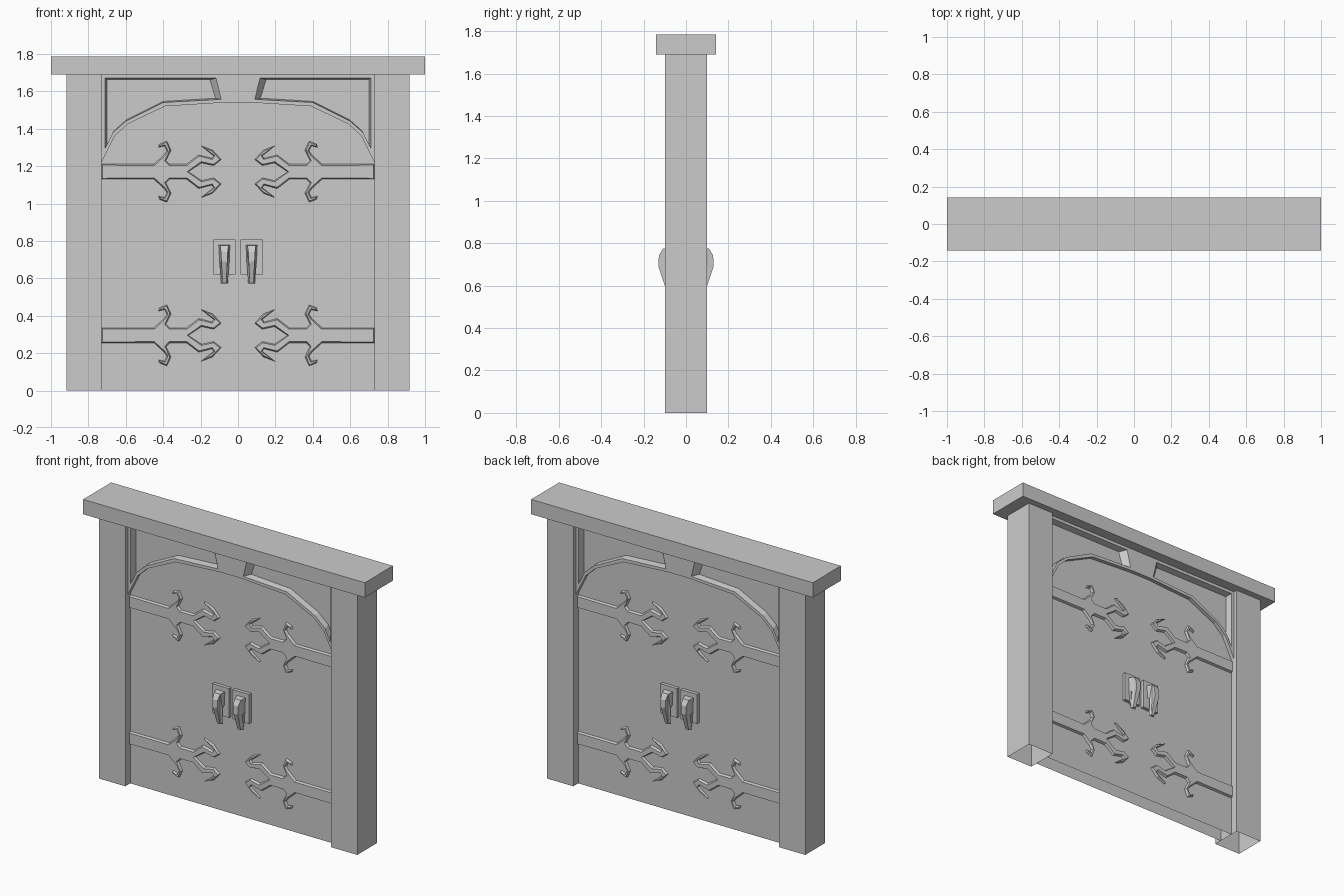
import bpy, bmesh

if "Cube" in bpy.data.objects:
    bpy.data.objects.remove(bpy.data.objects["Cube"])


def finish(name, bm, mirror=(False, False)):
    """Turn a bmesh into an object, mirrored in x and/or y about the origin."""
    bmesh.ops.recalc_face_normals(bm, faces=bm.faces) if not name.startswith("open_") else None
    me = bpy.data.meshes.new(name)
    bm.to_mesh(me)
    bm.free()
    ob = bpy.data.objects.new(name.replace("open_", ""), me)
    bpy.context.collection.objects.link(ob)
    if any(mirror):
        m = ob.modifiers.new("Mirror", 'MIRROR')
        m.use_axis = (mirror[0], mirror[1], False)
        m.use_mirror_merge = False
    return ob


def loop(bm, pts, y):
    return [bm.verts.new((x, y, z)) for x, z in pts]


def bridge(bm, a, b):
    n = len(a)
    for i in range(n):
        j = (i + 1) % n
        bm.faces.new((a[i], a[j], b[j], b[i]))


def prism(name, pts, y0, y1, mirror=(False, False), open_bottom=False):
    """Extrude an x-z outline from y0 to y1."""
    bm = bmesh.new()
    a, b = loop(bm, pts, y0), loop(bm, pts, y1)
    bridge(bm, a, b)
    bm.faces.new(a)
    bm.faces.new(b[::-1])
    bmesh.ops.recalc_face_normals(bm, faces=bm.faces)
    if open_bottom:
        low = [f for f in bm.faces if all(v.co.z < 1e-5 for v in f.verts)]
        bmesh.ops.delete(bm, geom=low, context='FACES_ONLY')
    return finish("open_" + name, bm, mirror)


def rect(x0, x1, z0, z1):
    return [(x0, z0), (x1, z0), (x1, z1), (x0, z1)]


DOOR, FRONT, RECESS = -0.05, -0.075, -0.035

# Lintel and pillars
prism("lintel", rect(-1, 1, 1.69, 1.785), -0.142, 0.142)
prism("pillar", rect(0.73, 0.917, 0, 1.69), -0.1, 0.1, (True, False), True)

# Arched door slab
arch = [(0.73, 1.22), (0.66, 1.36), (0.59, 1.425), (0.39, 1.52), (0.07, 1.54)]
outline = [(0.73, 0)] + arch + [(-x, z) for x, z in reversed(arch)] + [(-0.73, 0)]
prism("door", outline, DOOR, -DOOR, open_bottom=True)

# Panels above the arch: thin rim around a sunken field
outer = [(0.73, 1.69)] + arch + [(0.10, 1.69)]
rim = [(0.71, 1.67), (0.71, 1.295), (0.67, 1.378), (0.60, 1.44), (0.40, 1.54),
       (0.09, 1.557), (0.117, 1.67)]
field = [(0.70, 1.662), (0.70, 1.31), (0.665, 1.386), (0.597, 1.447), (0.40, 1.546),
         (0.12, 1.563), (0.15, 1.662)]
bm = bmesh.new()
rings = [loop(bm, outer, DOOR + 0.005), loop(bm, outer, FRONT),
         loop(bm, rim, FRONT), loop(bm, field, RECESS)]
for a, b in zip(rings, rings[1:]):
    bridge(bm, a, b)
bm.faces.new(rings[-1])
finish("arch_panel", bm, (True, True))

# Keystone
prism("keystone", [(-0.07, 1.54), (0.07, 1.54), (0.10, 1.69), (-0.10, 1.69)],
      FRONT, -FRONT)

# Hinge straps: half outline mirrored about the strap's centre line
half = [(-0.73, .04), (-0.45, .04), (-0.395, .09), (-0.38, .112), (-0.393, .138),
        (-0.425, .13), (-0.42, .148), (-0.38, .163), (-0.358, .115), (-0.385, .06),
        (-0.365, .04), (-0.275, .04), (-0.21, .09), (-0.14, .072), (-0.13, .085),
        (-0.20, .14), (-0.135, .115), (-0.09, .065), (-0.13, .033), (-0.195, .047)]
strap = half + [(-0.265, 0)] + [(x, -z) for x, z in reversed(half)]
for label, zc in (("upper", 1.17), ("lower", 0.295)):
    bm = bmesh.new()
    face = bm.faces.new(loop(bm, [(x, z + zc) for x, z in strap], DOOR))
    face.normal_update()
    if face.normal.y > 0:
        face.normal_flip()
    bmesh.ops.inset_region(bm, faces=[face], thickness=0.007, depth=0.015,
                           use_boundary=True, use_even_offset=False)
    finish("open_" + label + "_hinge_strap", bm, (True, True))

# Handle plates
prism("handle_plate", rect(-0.13, -0.013, 0.62, 0.808), DOOR - 0.022, DOOR + 0.005,
      (True, True))

# Handles: side profile (y, z, half width), tapering downward and forward
profile = [(-.065, .78, .032), (-.108, .775, .022), (-.128, .742, .018),
           (-.13, .69, .016), (-.092, .575, .010), (-.076, .572, .018),
           (-.092, .68, .026), (-.065, .70, .028)]
bm = bmesh.new()
sides = [[bm.verts.new((-0.073 + s * w, y, z)) for y, z, w in profile] for s in (-1, 1)]
bridge(bm, *sides)
caps = [bm.faces.new(s) for s in sides]
bmesh.ops.triangulate(bm, faces=caps)
finish("handle", bm, (True, True))
